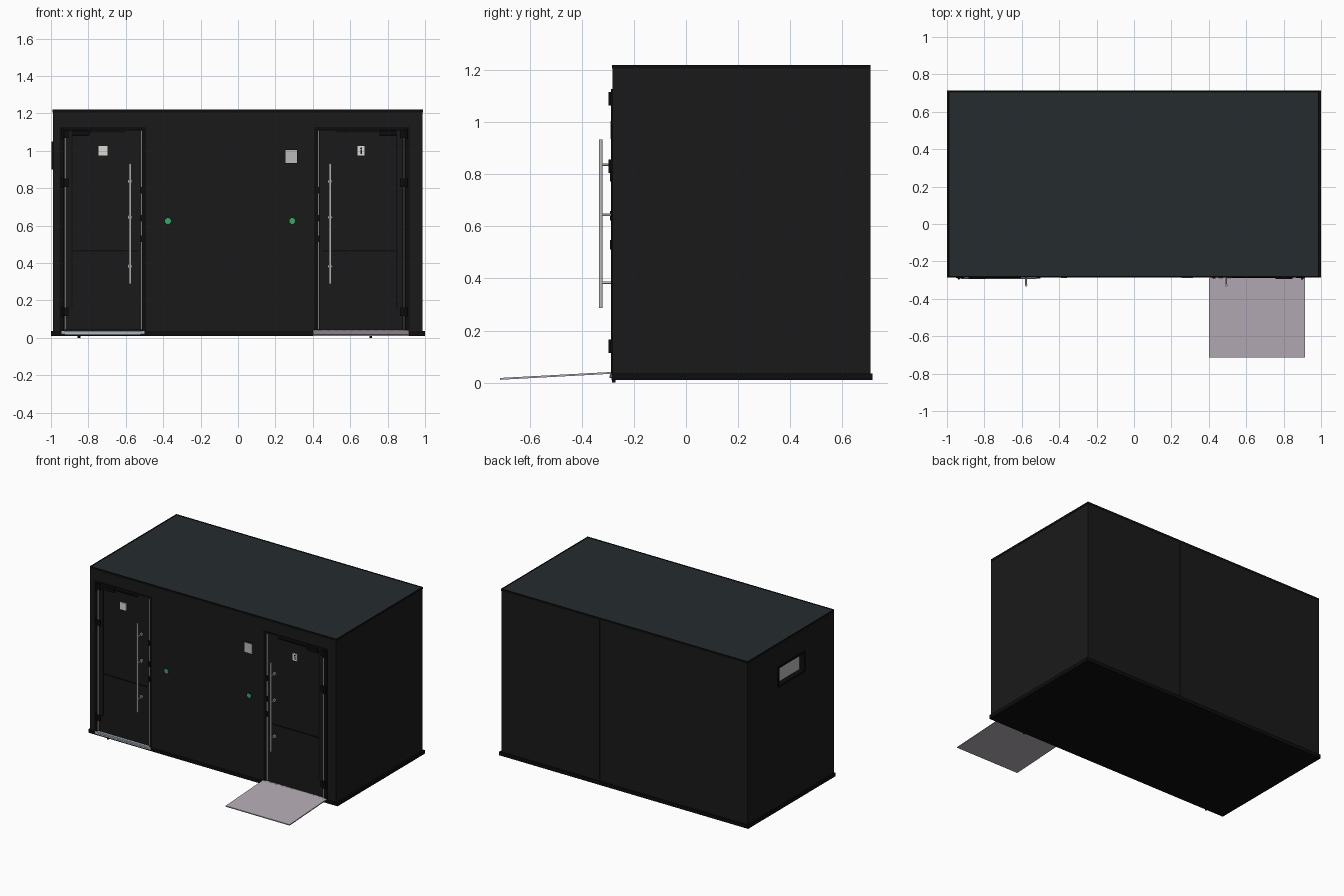
import bpy, math
from mathutils import Vector

if "Cube" in bpy.data.objects:
    bpy.data.objects.remove(bpy.data.objects["Cube"])


def mat(name, r, g, b):
    m = bpy.data.materials.new(name)
    m.diffuse_color = (r, g, b, 1)
    m.use_nodes = True
    m.node_tree.nodes["Principled BSDF"].inputs["Base Color"].default_value = m.diffuse_color
    return m


DARK = mat("dark_cladding", 0.010, 0.010, 0.010)
BLACK = mat("black_trim", 0.004, 0.004, 0.004)
ROOF = mat("roof_sheet", 0.018, 0.024, 0.027)
STEEL = mat("steel", 0.50, 0.50, 0.50)
RAMP = mat("ramp_sheet", 0.46, 0.41, 0.46)
SILL = mat("sill_metal", 0.42, 0.46, 0.50)
GREEN = mat("green_button", 0.03, 0.42, 0.12)
WHITE = mat("sign_white", 0.70, 0.70, 0.66)


def box(name, x, y, z, m, bevel=0):
    """Box from (min, max) ranges, given in any order."""
    r = [sorted(v) for v in (x, y, z)]
    bpy.ops.mesh.primitive_cube_add(size=1, location=[(a + b) / 2 for a, b in r])
    o = bpy.context.object
    o.name = name
    o.scale = [b - a for a, b in r]
    bpy.ops.object.transform_apply(location=False, rotation=False, scale=True)
    o.data.materials.append(m)
    if bevel:
        b = o.modifiers.new("bevel", "BEVEL")
        b.width, b.segments = bevel, 2
    return o


def rod(name, a, b, r, m, n=16):
    """Smooth cylinder between two points."""
    a, b = Vector(a), Vector(b)
    bpy.ops.mesh.primitive_cylinder_add(vertices=n, radius=r, depth=(b - a).length,
                                        location=(a + b) / 2)
    o = bpy.context.object
    o.name = name
    o.rotation_euler = (b - a).to_track_quat("Z", "Y").to_euler()
    o.data.materials.append(m)
    bpy.ops.object.shade_smooth_by_angle()
    return o


def cut(target, name, x, y, z):
    c = box(name, x, y, z, BLACK)
    c.hide_render = True
    c.hide_set(True)
    c.display_type = "WIRE"
    b = target.modifiers.new(name, "BOOLEAN")
    b.object, b.operation, b.solver = c, "DIFFERENCE", "EXACT"


F = -0.283      # front face of the cabin

# cabin shell, base and roof
shell = box("cabin_shell", (-0.99, 0.987), (F, 0.708), (0.03, 1.208), DARK)
box("base_plinth", (-1, 1), (-0.286, 0.715), (0.010, 0.036), BLACK)
box("roof_panel", (-0.986, 0.983), (F + 0.004, 0.704), (1.20, 1.217), ROOF)
for i, y in enumerate((F, 0.704)):
    box(f"roof_rim_long_{i}", (-0.992, 0.989), (y - 0.001, y + 0.005), (1.205, 1.22), BLACK)
for i, x in enumerate((-0.992, 0.984)):
    box(f"roof_rim_short_{i}", (x, x + 0.005), (F, 0.708), (1.205, 1.22), BLACK)

# rear cladding joint
cut(shell, "rear_joint_cutter", (0.196, 0.2), (0.704, 0.73), (0.0, 1.3))

# side window: opening, glass, surround
WY, WZ = (0.055, 0.365), (0.90, 1.05)
cut(shell, "window_cutter", (-1.05, -0.95), WY, WZ)
box("window_glass", (-0.957, -0.949), WY, WZ, STEEL)
t = 0.012
for i, y in enumerate((WY[0], WY[1] - t)):
    box(f"window_frame_upright_{i}", (-0.998, -0.96), (y, y + t), WZ, BLACK)
for i, z in enumerate((WZ[0], WZ[1] - t)):
    box(f"window_frame_rail_{i}", (-0.998, -0.96), (WY[0] + t, WY[1] - t), (z, z + t), BLACK)


def door(side, hinge, latch):
    """Door set; s points from the hinge edge towards the latch edge."""
    s = 1 if latch > hinge else -1
    cut(shell, side + "_door_cutter", (hinge - 0.008 * s, latch + 0.008 * s),
        (-0.4, F + 0.02), (0.036, 1.118))
    box(side + "_door_leaf", (hinge + 0.004 * s, latch - 0.004 * s),
        (F + 0.003, F + 0.021), (0.042, 1.112), DARK)
    # frame around the opening
    box(side + "_frame_hinge_post", (hinge - 0.03 * s, hinge - 0.006 * s),
        (F - 0.004, F + 0.02), (0.036, 1.127), BLACK)
    box(side + "_frame_latch_post", (latch + 0.004 * s, latch + 0.024 * s),
        (F - 0.004, F + 0.02), (0.036, 1.127), BLACK)
    box(side + "_frame_head", (hinge - 0.006 * s, latch + 0.004 * s),
        (F - 0.004, F + 0.02), (1.115, 1.127), BLACK)
    for n, x in (("hinge", hinge), ("latch", latch)):
        box(f"{side}_{n}_edge_strip", (x - 0.003, x + 0.003),
            (F - 0.001, F + 0.018), (0.045, 1.11), STEEL)
    # raised beads on the leaf
    box(side + "_door_mid_bead", (hinge + 0.035 * s, latch - 0.02 * s),
        (F - 0.001, F + 0.005), (0.461, 0.469), BLACK)
    box(side + "_door_side_bead", (hinge + 0.035 * s, hinge + 0.041 * s),
        (F - 0.001, F + 0.005), (0.16, 1.085), BLACK)
    # closer and its arm
    box(side + "_closer_body", (hinge + 0.04 * s, hinge + 0.13 * s),
        (F - 0.012, F + 0.004), (1.083, 1.108), BLACK, 0.002)
    box(side + "_closer_arm", (hinge + 0.13 * s, latch - 0.09 * s),
        (F - 0.005, F + 0.004), (1.098, 1.106), BLACK)
    # hinges: leaf plates and barrel
    for i, z in enumerate((0.14, 0.83, 1.09)):
        box(f"{side}_hinge_plate_{i}", (hinge - 0.028 * s, hinge + 0.02 * s),
            (F - 0.006, F + 0.004), (z - 0.022, z + 0.022), BLACK)
        rod(f"{side}_hinge_barrel_{i}", (hinge - 0.012 * s, F - 0.008, z - 0.026),
            (hinge - 0.012 * s, F - 0.008, z + 0.026), 0.007, BLACK)
    # lock keeper plates
    for i, z in enumerate((0.53, 0.64, 0.79)):
        box(f"{side}_lock_plate_{i}", (latch - 0.006 * s, latch + 0.012 * s),
            (F - 0.008, F + 0.004), (z - 0.018, z + 0.018), BLACK)
    # long pull handle with stand-offs
    hx = latch - 0.062 * s
    rod(side + "_pull_handle", (hx, -0.327, 0.287), (hx, -0.327, 0.933), 0.007, STEEL)
    for i, z in enumerate((0.383, 0.645, 0.837)):
        rod(f"{side}_handle_standoff_{i}", (hx, F + 0.006, z), (hx, -0.327, z), 0.005, STEEL, 12)
        rod(f"{side}_handle_rose_{i}", (hx, F + 0.006, z), (hx, F - 0.004, z), 0.011, STEEL)


door("left", -0.925, -0.515)
door("right", 0.887, 0.431)

# door signs; right one with a simple figure
box("left_sign", (-0.746, -0.697), (F - 0.004, F + 0.005), (0.976, 1.027), WHITE)
box("right_sign", (0.64, 0.676), (F - 0.004, F + 0.005), (0.976, 1.027), WHITE)
rod("right_sign_figure_head", (0.658, F, 1.014), (0.658, F - 0.005, 1.014), 0.005, BLACK)
box("right_sign_figure_body", (0.654, 0.662), (F - 0.005, F), (0.984, 1.007), BLACK)

# wall box and green buttons
box("wall_panel_surround", (0.25, 0.32), (F - 0.002, F + 0.005), (0.93, 1.01), BLACK)
box("wall_panel_box", (0.255, 0.315), (F - 0.007, F), (0.935, 1.005), STEEL)
for n, x in (("left", -0.375), ("right", 0.29)):
    rod(n + "_button_ring", (x, F + 0.005, 0.625), (x, F - 0.002, 0.625), 0.019, BLACK, 24)
    b = rod(n + "_button", (x, F + 0.005, 0.625), (x, F - 0.005, 0.625), 0.016, GREEN, 24)

# left threshold and its foot
box("left_sill", (-0.945, -0.5), (-0.291, F + 0.02), (0.019, 0.038), SILL, 0.002)
box("left_sill_nosing", (-0.925, -0.52), (-0.294, -0.286), (0.018, 0.028), SILL)
for n, x in (("left", -0.85), ("right", 0.71)):
    rod(n + "_foot", (x, -0.278, 0), (x, -0.278, 0.02), 0.007, BLACK)

# access ramp, sloping slab with hinge knuckles
ramp = box("ramp", (0.401, 0.915), (-0.7145, -0.285), (0.022, 0.029), RAMP)
for v in ramp.data.vertices:
    v.co.z += 0.012 if v.co.y > 0 else -0.011
rod("ramp_hinge_pin", (0.401, -0.284, 0.037), (0.915, -0.284, 0.037), 0.004, RAMP, 12)
for i in range(12):
    x = 0.41 + i * 0.042
    rod(f"ramp_knuckle_{i}", (x, -0.284, 0.037), (x + 0.024, -0.284, 0.037), 0.006, RAMP, 12)
box("right_sill", (0.401, 0.915), (-0.286, F + 0.02), (0.02, 0.038), RAMP)
